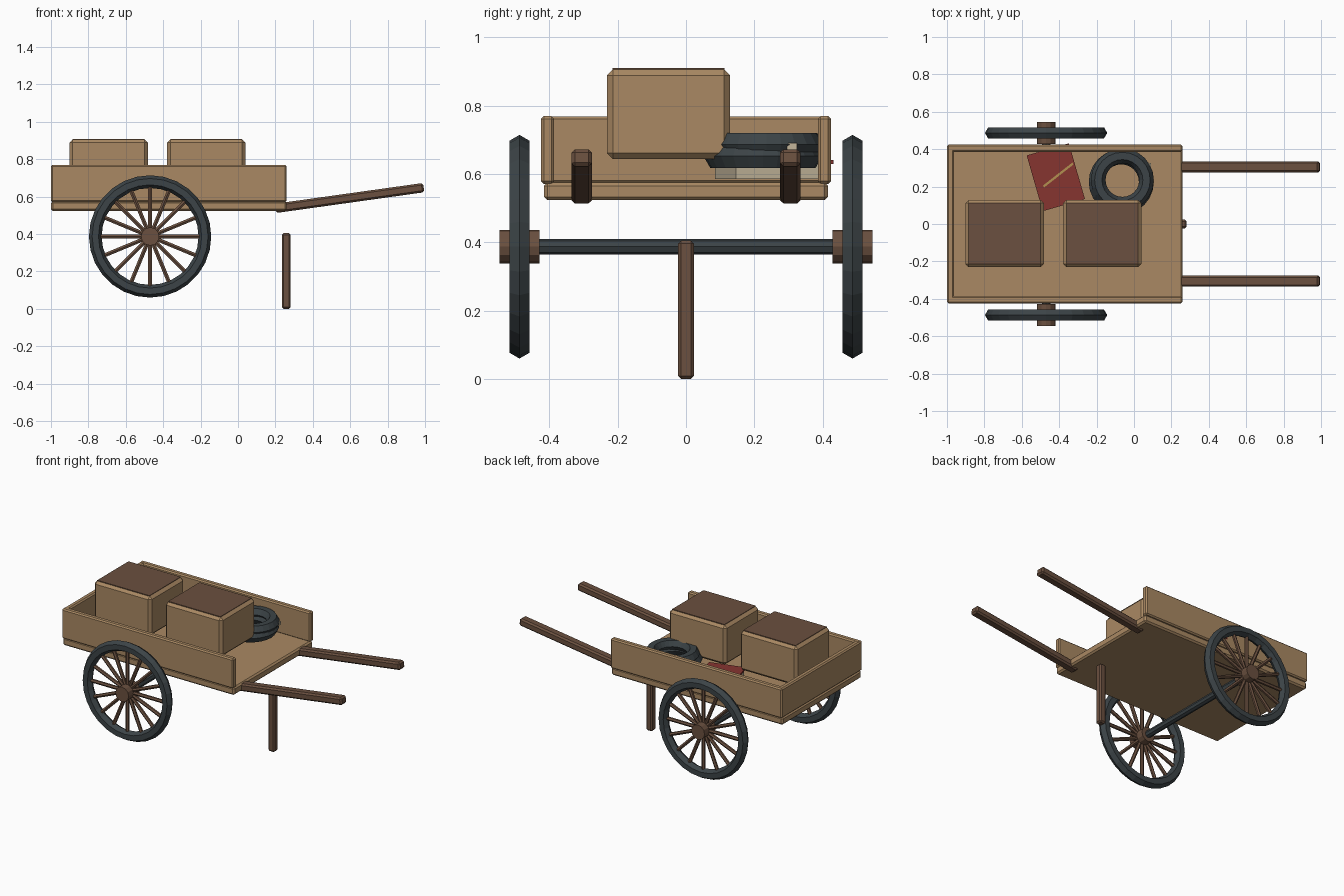
import bpy
from math import pi, cos, sin, radians, atan2, hypot

if "Cube" in bpy.data.objects:
    bpy.data.objects.remove(bpy.data.objects["Cube"])


def mat(name, rgb):
    m = bpy.data.materials.new(name)
    m.diffuse_color = (*rgb, 1)
    m.use_nodes = True
    m.node_tree.nodes["Principled BSDF"].inputs["Base Color"].default_value = m.diffuse_color
    return m


WOOD = mat("light_wood", (0.40, 0.25, 0.125))
DARK = mat("dark_wood", (0.145, 0.08, 0.05))
IRON = mat("iron", (0.045, 0.057, 0.063))
RED = mat("red_cover", (0.24, 0.035, 0.03))
PALE = mat("paper", (0.55, 0.47, 0.33))
GOLD = mat("gold", (0.45, 0.28, 0.08))


def finish(ob, name, m, bevel=0):
    ob.name = name
    ob.data.materials.append(m)
    if bevel:
        b = ob.modifiers.new("bevel", 'BEVEL')
        b.width = bevel
        b.segments = 1
    return ob


def box(name, loc, size, m, bevel=0.0, rot=(0, 0, 0)):
    bpy.ops.mesh.primitive_cube_add(size=1, location=loc, rotation=rot)
    ob = bpy.context.object
    for v in ob.data.vertices:
        v.co = [c * s for c, s in zip(v.co, size)]
    return finish(ob, name, m, bevel)


def span(name, x, y, z, m, bevel=0.0):
    lo, hi = zip(x, y, z)
    return box(name, [(a + b) / 2 for a, b in zip(lo, hi)],
               [b - a for a, b in zip(lo, hi)], m, bevel)


def rod(name, loc, r, length, m, sides=8, rot=(0, 0, 0)):
    bpy.ops.mesh.primitive_cylinder_add(vertices=sides, radius=r, depth=length,
                                        location=loc, rotation=rot)
    return finish(bpy.context.object, name, m)


def ring(name, loc, big, small, m, n=24, k=6, rot=(0, 0, 0)):
    bpy.ops.mesh.primitive_torus_add(major_radius=big, minor_radius=small,
                                     major_segments=n, minor_segments=k,
                                     location=loc, rotation=rot)
    return finish(bpy.context.object, name, m)


# Cart bed, open at the handle end
span("bed_floor", (-1, 0.26), (-0.415, 0.415), (0.523, 0.575), WOOD, 0.01)
span("tail_board", (-1, -0.963), (-0.415, 0.415), (0.572, 0.768), WOOD, 0.008)
for s, side in ((-1, "near"), (1, "far")):
    box(side + "_side_board", (-0.37, s * 0.405, 0.67), (1.26, 0.038, 0.198), WOOD, 0.008)

    # Sloping handle
    x0, z0, x1, z1 = 0.20, 0.537, 0.993, 0.648
    box(side + "_handle", ((x0 + x1) / 2, s * 0.305, (z0 + z1) / 2),
        (hypot(x1 - x0, z1 - z0), 0.06, 0.05), DARK, 0.01,
        (0, -atan2(z1 - z0, x1 - x0), 0))

    # Wheel: rim, hub and spokes
    cx, cy, cz = -0.47, s * 0.487, 0.387
    ring(side + "_wheel_rim", (cx, cy, cz), 0.293, 0.034, IRON, 28, 6, (pi / 2, 0, 0))
    rod(side + "_wheel_hub", (cx, cy, cz), 0.049, 0.118, DARK, 12, (pi / 2, 0, 0))
    for i in range(16):
        a = i * pi / 8
        rod(side + "_spoke", (cx + 0.155 * sin(a), cy, cz + 0.155 * cos(a)),
            0.012, 0.25, DARK, 6, (0, a, 0))

# Axle and prop leg
rod("axle", (-0.47, 0, 0.387), 0.023, 0.9, IRON, 8, (pi / 2, 0, 0))
span("prop_leg", (0.235, 0.281), (-0.023, 0.023), (0, 0.405), DARK, 0.009)

# Two crates with dark lids
for x in (-0.692, -0.17):
    span("crate", (x - 0.21, x + 0.21), (-0.231, 0.129), (0.643, 0.906), WOOD, 0.018)
    span("crate_lid", (x - 0.192, x + 0.192), (-0.215, 0.113), (0.88, 0.909), DARK)

# Coiled hose behind the crates
ring("lower_coil", (-0.068, 0.225, 0.652), 0.134, 0.04, IRON)
ring("upper_coil", (-0.062, 0.235, 0.686), 0.129, 0.039, IRON)
box("coil_tag", (0.08, 0.31, 0.68), (0.02, 0.03, 0.02), PALE)

# Flat book with a clasp bar
turn = (0, 0, radians(16))
box("book_pages", (-0.418, 0.245, 0.607), (0.22, 0.27, 0.045), PALE, 0, turn)
box("book_cover", (-0.418, 0.25, 0.635), (0.235, 0.31, 0.012), RED, 0, turn)
box("book_bar", (-0.405, 0.262, 0.644), (0.20, 0.012, 0.01), GOLD, 0, (0, 0, radians(38)))
